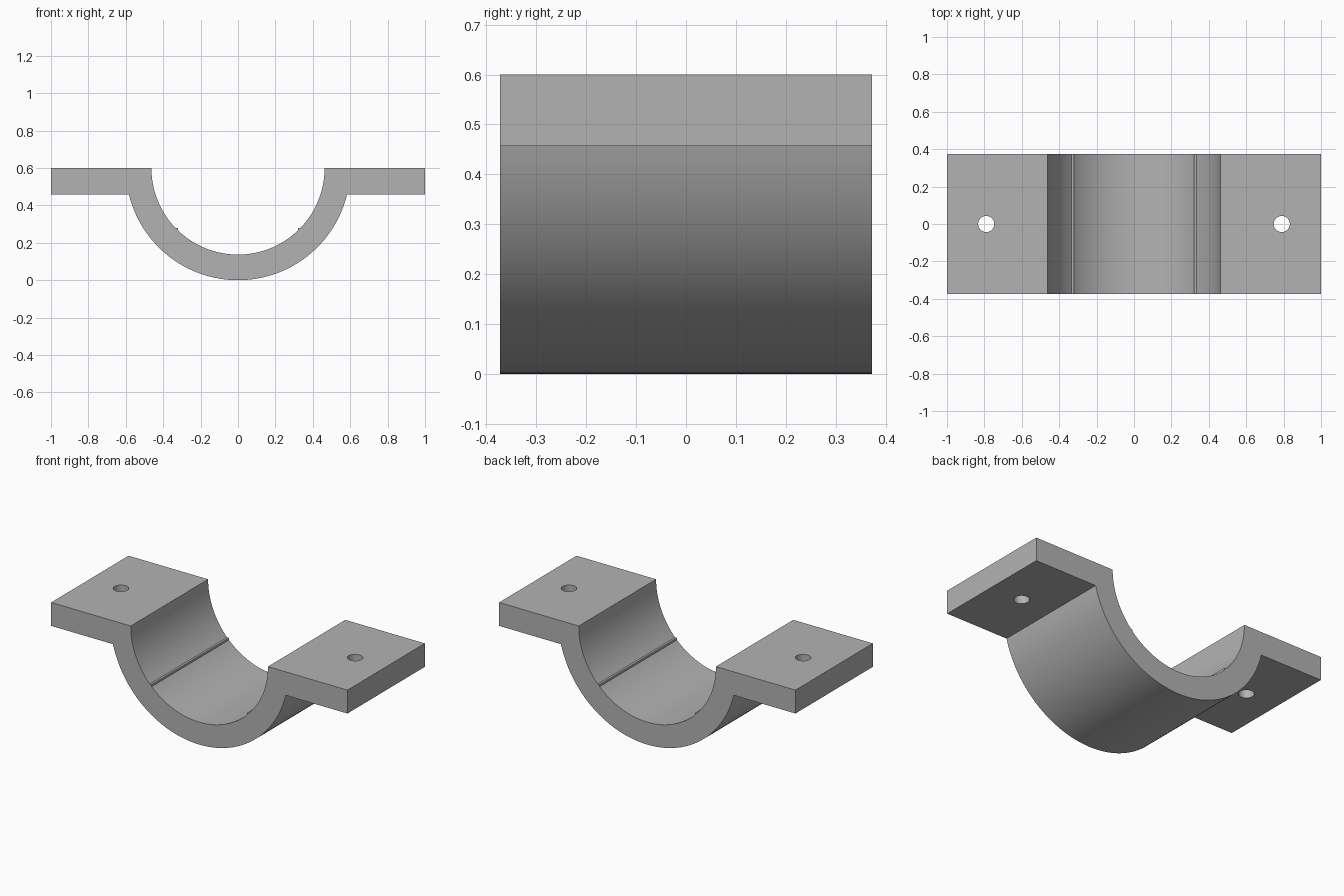
import bpy, bmesh
from math import sin, cos, asin, radians

cube = bpy.data.objects.get("Cube")
if cube:
    bpy.data.objects.remove(cube)

R_OUT, R_IN, TOP, THICK, DEPTH = 0.6, 0.463, 0.6, 0.143, 0.373
HOLE_X, HOLE_R = 0.79, 0.043

grey = bpy.data.materials.new("plain_grey")
grey.use_nodes = True
colour = (0.45, 0.45, 0.45, 1)
grey.diffuse_color = colour
grey.node_tree.nodes["Principled BSDF"].inputs["Base Color"].default_value = colour


def arc(radius, start, end, steps):
    """Points on a circle about the bore axis; angle 0 points down."""
    angles = [start + (end - start) * i / steps for i in range(steps + 1)]
    return [(radius * sin(a), TOP - radius * cos(a)) for a in angles]


# Half cross-section from the bore to the flange, with a fine ridge in the bore
lip_x, lip_z = 0.322, 0.28
low = asin(lip_x / R_IN)
high = radians(90) - asin((TOP - lip_z) / R_IN)
shoulder = radians(90) - asin(THICK / R_OUT)
half = arc(R_OUT, 0, shoulder, 32)
half += [(1, TOP - THICK), (1, TOP)]
half += arc(R_IN, radians(90), high, 18)
half += [(lip_x, lip_z)]
half += arc(R_IN, low, 0, 18)

# Mirror the half, sharing the two points on the centre line
profile = half + [(-x, z) for x, z in reversed(half[1:-1])]

# Extrude the closed profile through the depth
bm = bmesh.new()
face = bm.faces.new([bm.verts.new((x, -DEPTH, z)) for x, z in profile])
swept = bmesh.ops.extrude_face_region(bm, geom=[face])
moved = [v for v in swept["geom"] if isinstance(v, bmesh.types.BMVert)]
bmesh.ops.translate(bm, verts=moved, vec=(0, 2 * DEPTH, 0))
bmesh.ops.recalc_face_normals(bm, faces=bm.faces)
mesh = bpy.data.meshes.new("saddle_clamp")
bm.to_mesh(mesh)
bm.free()
clamp = bpy.data.objects.new("saddle_clamp", mesh)
bpy.context.collection.objects.link(clamp)
mesh.materials.append(grey)

# Bolt holes through both flanges
for side, sign in (("left", 1), ("right", -1)):
    bpy.ops.mesh.primitive_cylinder_add(
        vertices=48, radius=HOLE_R, depth=0.4,
        location=(sign * HOLE_X, 0, TOP - THICK / 2))
    cutter = bpy.context.object
    cutter.name = side + "_hole_cutter"
    cutter.data.materials.append(grey)
    cut = clamp.modifiers.new(side + "_bolt_hole", "BOOLEAN")
    cut.operation, cut.solver, cut.object = "DIFFERENCE", "EXACT", cutter
    bpy.context.view_layer.objects.active = clamp
    bpy.ops.object.modifier_apply(modifier=cut.name)
    bpy.data.objects.remove(cutter)

# Smooth curved walls, crisp edges
bpy.ops.object.select_all(action="DESELECT")
clamp.select_set(True)
bpy.context.view_layer.objects.active = clamp
bpy.ops.object.shade_smooth_by_angle(angle=radians(25))
